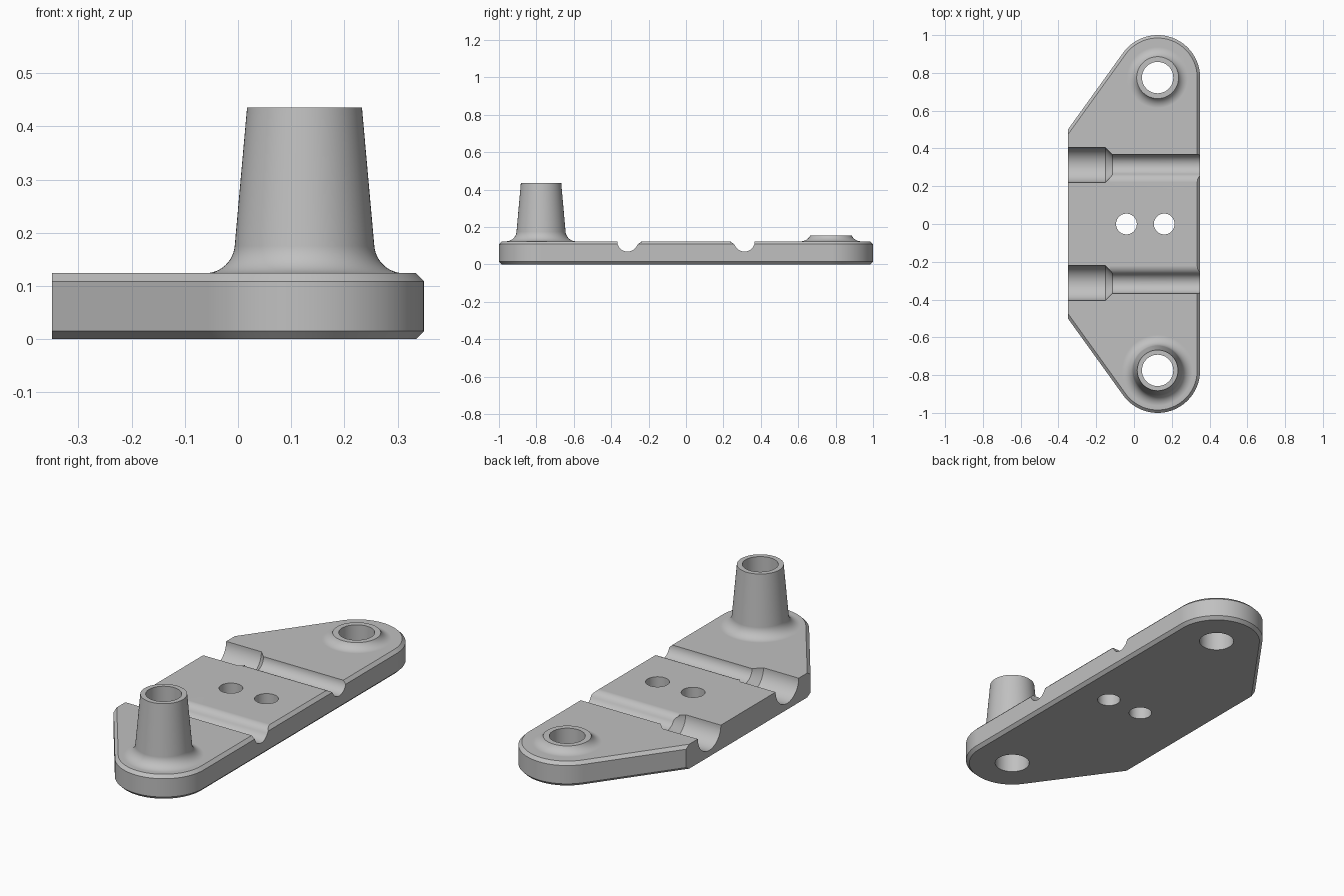
import bpy, bmesh, math
from mathutils import Vector

if "Cube" in bpy.data.objects:
    bpy.data.objects.remove(bpy.data.objects["Cube"])

H, LEFT, RIGHT = 0.124, -0.35, 0.35      # plate height and side limits
CX, CY, R = 0.125, 0.775, 0.225          # rounded end centre and radius
CORNER_Y, CH = 0.5, 0.0155               # left corner, edge chamfer
GY, G_SMALL, G_BIG = 0.3125, 0.055, 0.0925   # groove centre and radii

grey = bpy.data.materials.new("light grey")
grey.diffuse_color = (0.53, 0.53, 0.53, 1)
grey.use_nodes = True
grey.node_tree.nodes["Principled BSDF"].inputs["Base Color"].default_value = grey.diffuse_color


def make(name, loops, closed=False):
    """Skin equal-length loops of points; cap the ends or close the ring."""
    bm = bmesh.new()
    rings = [[bm.verts.new(p) for p in lp] for lp in loops]
    n = len(rings[0])
    pairs = list(zip(rings, rings[1:])) + ([(rings[-1], rings[0])] if closed else [])
    for a, b in pairs:
        for i in range(n):
            j = (i + 1) % n
            bm.faces.new((a[i], a[j], b[j], b[i]))
    if not closed:
        bm.faces.new(rings[0])
        bm.faces.new(rings[-1])
    bmesh.ops.recalc_face_normals(bm, faces=bm.faces)
    me = bpy.data.meshes.new(name)
    bm.to_mesh(me)
    bm.free()
    me.materials.append(grey)
    ob = bpy.data.objects.new(name, me)
    bpy.context.collection.objects.link(ob)
    return ob


def lathe(name, x, y, profile, n=64):
    """Solid of revolution about a vertical axis from (radius, z) points."""
    return make(name, [[(x + r * math.cos(2 * math.pi * i / n),
                         y + r * math.sin(2 * math.pi * i / n), z) for i in range(n)]
                       for r, z in profile])


def combine(target, other, operation):
    m = target.modifiers.new("bool", 'BOOLEAN')
    m.object, m.operation, m.solver = other, operation, 'EXACT'
    dg = bpy.context.evaluated_depsgraph_get()
    me = bpy.data.meshes.new_from_object(target.evaluated_get(dg))
    target.modifiers.clear()
    target.data = me
    bpy.data.objects.remove(other)


def outline(c, z):
    """Plate outline pulled in by c, except along the straight left side."""
    to_corner = Vector((LEFT - CX, CORNER_Y - CY))
    a1 = math.atan2(to_corner.y, to_corner.x) % (2 * math.pi) - math.acos(R / to_corner.length)
    half = [(CX + (R - c) * math.cos(a1 * i / 40), CY + (R - c) * math.sin(a1 * i / 40))
            for i in range(41)]
    half.append((LEFT, CORNER_Y - c / math.sin(a1)))
    return [(x, y, z) for x, y in half] + [(x, -y, z) for x, y in reversed(half)]


# Chamfered base plate
plate = make("mounting_plate", [outline(CH, 0), outline(0, CH),
                                outline(0, H - CH), outline(CH, H)])


# Bosses with a concave foot
def foot(outer, z_mid, radius, end):
    return [(outer, 0.06)] + [(outer - radius * math.sin(end * i / 12),
                               z_mid - radius * math.cos(end * i / 12)) for i in range(13)]


tall = foot(0.187, H + 0.056, 0.056, math.radians(85)) + [(0.108, 0.435)]
low = foot(0.161, H + 0.056, 0.056, math.acos(25 / 56)) 
combine(plate, lathe("tall_post", CX, -CY, tall), 'UNION')
combine(plate, lathe("low_boss", CX, CY, low), 'UNION')

# Through holes
for x, y, r in ((CX, CY, 0.083), (CX, -CY, 0.083), (-0.04, 0, 0.055), (0.16, 0, 0.055)):
    combine(plate, lathe("hole_cutter", x, y, [(r, -0.1), (r, 0.6)]), 'DIFFERENCE')

# Stepped cable grooves with a rounded inner lip
lip = (G_BIG ** 2 - G_SMALL ** 2) / (2 * G_SMALL)     # lip radius, tangent to groove and top
lip_y = GY - G_BIG
swing = math.atan2(G_BIG, lip)                        # angle swept by the lip
for s in (1, -1):
    step = [(-0.5, G_BIG), (-0.152, G_BIG), (-0.114, G_SMALL), (-0.05, G_SMALL)]
    combine(plate, make("wide_groove_cutter", [
        [(x, s * (GY + r * math.cos(math.pi * i / 32)), H + r * math.sin(math.pi * i / 32))
         for i in range(64)] for x, r in step]), 'DIFFERENCE')
    section = [(lip_y + lip * math.sin(swing * i / 12), H - lip + lip * math.cos(swing * i / 12))
               for i in range(13)]
    start = math.pi + math.atan2(lip, G_BIG)
    section += [(GY + G_SMALL * math.cos(start + (2 * math.pi - start) * i / 24),
                 H + G_SMALL * math.sin(start + (2 * math.pi - start) * i / 24))
                for i in range(1, 25)]
    section += [(GY + G_SMALL, H + 0.05), (lip_y, H + 0.05)]
    combine(plate, make("narrow_groove_cutter", [
        [(x, s * y, z) for y, z in section] for x in (-0.13, 0.5)]), 'DIFFERENCE')

# Smooth curved faces, crisp edges
plate.data.shade_smooth()
plate.data.set_sharp_from_angle(angle=math.radians(28))
wn = plate.modifiers.new("even_normals", 'WEIGHTED_NORMAL')
wn.keep_sharp = True
